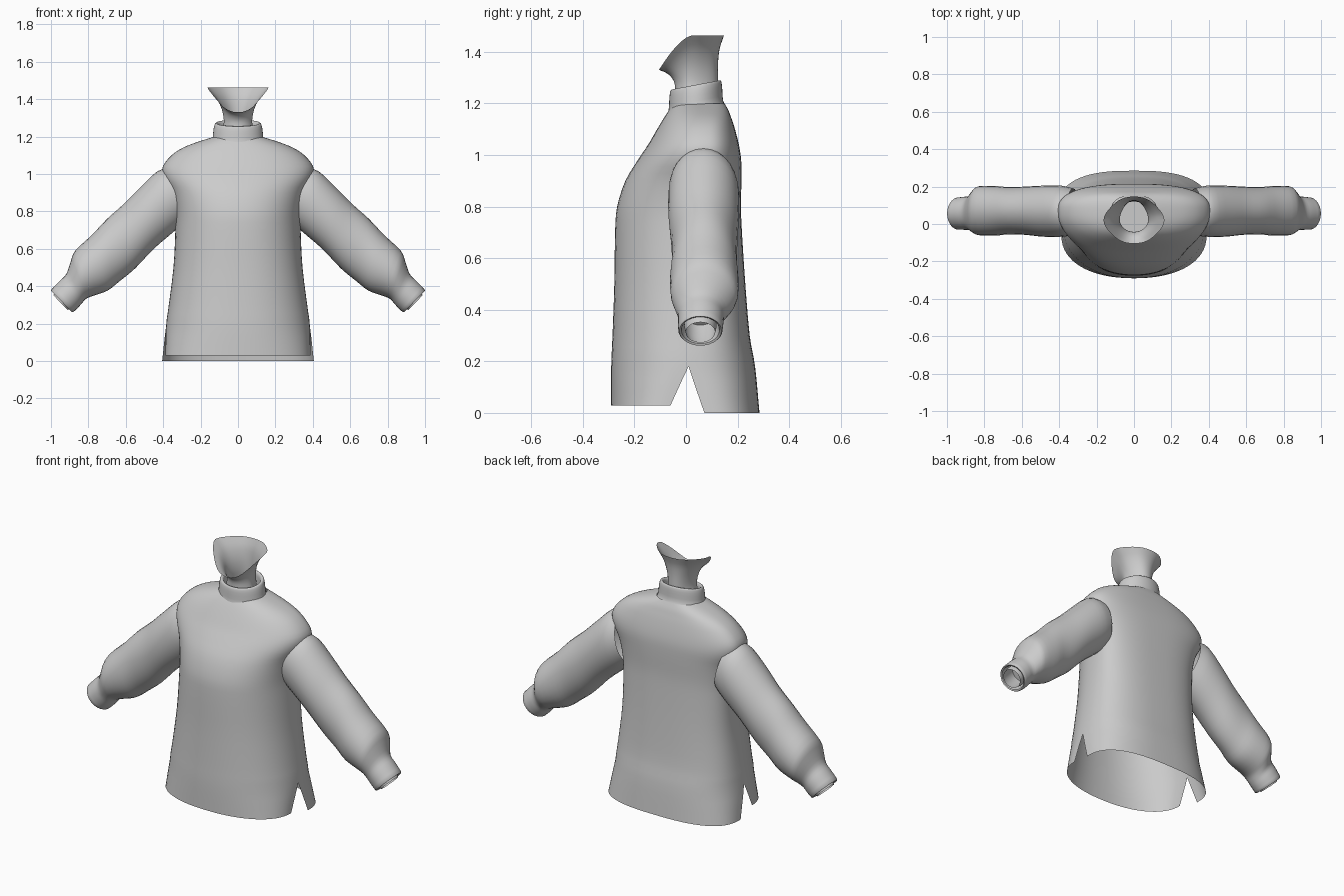
import bpy, bmesh, math
from mathutils import Vector

cube = bpy.data.objects.get("Cube")
if cube:
    bpy.data.objects.remove(cube)

# One plain knit colour
KNIT = (0.6, 0.6, 0.6, 1)
knit = bpy.data.materials.new("grey knit")
knit.use_nodes = True
knit.diffuse_color = KNIT
knit.node_tree.nodes["Principled BSDF"].inputs["Base Color"].default_value = KNIT


def smooth_rows(rows, steps):
    """Spline through the given rows, keeping every row."""
    pts = [Vector(r) for r in rows]
    pts = [pts[0] * 2 - pts[1]] + pts + [pts[-1] * 2 - pts[-2]]
    out = []
    for a, b, c, d in zip(pts, pts[1:], pts[2:], pts[3:]):
        for i in range(steps):
            t = i / steps
            out.append(b + (c - a) * (t / 2) + (a * 2 - b * 5 + c * 4 - d) * (t * t / 2)
                       + (b * 3 - a - c * 3 + d) * (t ** 3 / 2))
    return out + [pts[-2]]


def add_grid(bm, rings, closed):
    grid = [[bm.verts.new(p) for p in ring] for ring in rings]
    n = len(grid[0])
    for lo, hi in zip(grid, grid[1:]):
        for i in range(n if closed else n - 1):
            j = (i + 1) % n
            bm.faces.new((lo[i], lo[j], hi[j], hi[i]))
    return grid


def finish(name, bm):
    bmesh.ops.remove_doubles(bm, verts=bm.verts, dist=0.0005)
    bmesh.ops.recalc_face_normals(bm, faces=bm.faces)
    mesh = bpy.data.meshes.new(name)
    bm.to_mesh(mesh)
    bm.free()
    obj = bpy.data.objects.new(name, mesh)
    bpy.context.collection.objects.link(obj)
    mesh.materials.append(knit)
    bpy.ops.object.select_all(action='DESELECT')
    obj.select_set(True)
    bpy.context.view_layer.objects.active = obj
    bpy.ops.object.shade_smooth_by_angle(angle=math.radians(50))
    return obj


def tube(name, rings, cap_start=False):
    bm = bmesh.new()
    grid = add_grid(bm, rings, True)
    if cap_start:
        bm.faces.new(grid[0])
    return finish(name, bm)


def angles(n):
    return [math.tau * i / n for i in range(n)]


def power(v, p):
    return math.copysign(abs(v) ** p, v)


# Torso: front and back panels joined above the side slits
# Rows: height, half width, side seam y, front y, back y
TORSO = [
    (0.0, .388, .01, -.29, .285), (.18, .385, .01, -.29, .268),
    (.3, .37, .02, -.285, .247), (.5, .345, .03, -.278, .23),
    (.7, .335, .05, -.275, .217), (.8, .338, .06, -.267, .213),
    (.9, .36, .065, -.235, .215), (.98, .40, .07, -.187, .214),
    (1.04, .402, .07, -.147, .205), (1.1, .355, .07, -.112, .19),
    (1.14, .295, .07, -.088, .177), (1.17, .22, .06, -.068, .166),
    (1.2, .125, .05, -.045, .15),
]
SLIT_TOP = .18
bm = bmesh.new()
for back in (False, True):
    rings = []
    for z, w, seam, front_y, back_y in smooth_rows(TORSO, 3):
        drop = max(0, SLIT_TOP - z)
        if drop < 1e-5:
            drop = 0
        edge = seam + drop * (.34 if back else -.39)
        reach = (back_y if back else front_y) - edge
        p = .75 if back else .9
        if back:
            w *= 1 + drop * .25
        elif drop:
            z = SLIT_TOP - drop * .84
        ring = []
        for i in range(33):
            t = math.pi * i / 32
            ring.append((w * power(math.cos(t), p),
                         edge + reach * max(0, math.sin(t)) ** p, z))
        rings.append(ring)
    add_grid(bm, rings, False)
finish("torso", bm)

# Sleeves: rows give the top edge x z, the under edge x z, front y, back y
SLEEVE = [
    (.36, 1.03, .29, .74, -.06, .19), (.43, 1.015, .345, .69, -.068, .205),
    (.52, .93, .45, .60, -.068, .205), (.61, .84, .55, .495, -.058, .20),
    (.70, .76, .635, .425, -.055, .197), (.78, .675, .70, .375, -.062, .203),
    (.87, .59, .785, .345, -.06, .202), (.895, .53, .815, .33, -.048, .18),
    (.918, .465, .835, .308, -.033, .15), (.955, .427, .855, .285, -.031, .146),
    (.998, .382, .88, .262, -.03, .142),
]


def oval(row, side, scale=1.0, slide=0.0):
    """Oval ring across the sleeve, optionally shrunk and slid along the arm."""
    tx, tz, ux, uz, fy, by = row
    mid = Vector(((tx + ux) / 2, (fy + by) / 2, (tz + uz) / 2))
    up = Vector(((tx - ux) / 2, 0, (tz - uz) / 2)) * scale
    out = Vector((0, (by - fy) / 2, 0)) * scale
    mid += Vector((.7, 0, -.7)) * slide
    ring = [mid + up * math.cos(a) + out * math.sin(a) for a in angles(28)]
    return [(side * v.x, v.y, v.z) for v in ring]


for side, label in ((1, "left"), (-1, "right")):
    end = SLEEVE[-1]
    rings = [oval(r, side) for r in smooth_rows(SLEEVE, 3)]
    # Cuff edge folds back inside
    rings += [oval(end, side, s, d) for s, d in ((.95, .006), (.86, .002), (.8, -.03), (.8, -.09))]
    tube(label + "_sleeve", rings)
    tube(label + "_wrist_lining",
         [oval(end, side, s, d) for s, d in ((.74, -.09), (.73, -.02), (.66, .014))], True)

# Collar: rolled band, tilted higher at the back; rows: half width, half depth, height
COLLAR = [(.15, .118, 1.165), (.136, .106, 1.19), (.132, .103, 1.23), (.126, .1, 1.262),
          (.119, .094, 1.272), (.109, .086, 1.268), (.104, .082, 1.25), (.104, .082, 1.17)]
tube("collar", [[(rx * math.cos(a), .038 + ry * math.sin(a), z + .19 * ry * math.sin(a))
                 for a in angles(40)] for rx, ry, z in smooth_rows(COLLAR, 2)])

# Neck: funnel flaring to a rim that dips at the front
# Rows: half width, front y, back y, side height, front dip
NECK = [(.088, -.045, .128, 1.17, 0), (.08, -.042, .125, 1.24, 0),
        (.076, -.045, .124, 1.29, .01), (.088, -.06, .124, 1.35, .045),
        (.118, -.08, .13, 1.41, .09), (.163, -.105, .147, 1.463, .133)]
rings = []
for w, fy, by, z, dip in smooth_rows(NECK, 3):
    ring = []
    for a in angles(40):
        s = math.sin(a)
        y = .02 + s * (by - .02 if s > 0 else .02 - fy)
        ring.append((w * math.cos(a) * (1 - .1 * math.sin(2 * a) ** 2 * w / .163), y,
                     z - dip * max(0, -s) ** 1.5))
    rings.append(ring)
tube("neck", rings, True)
